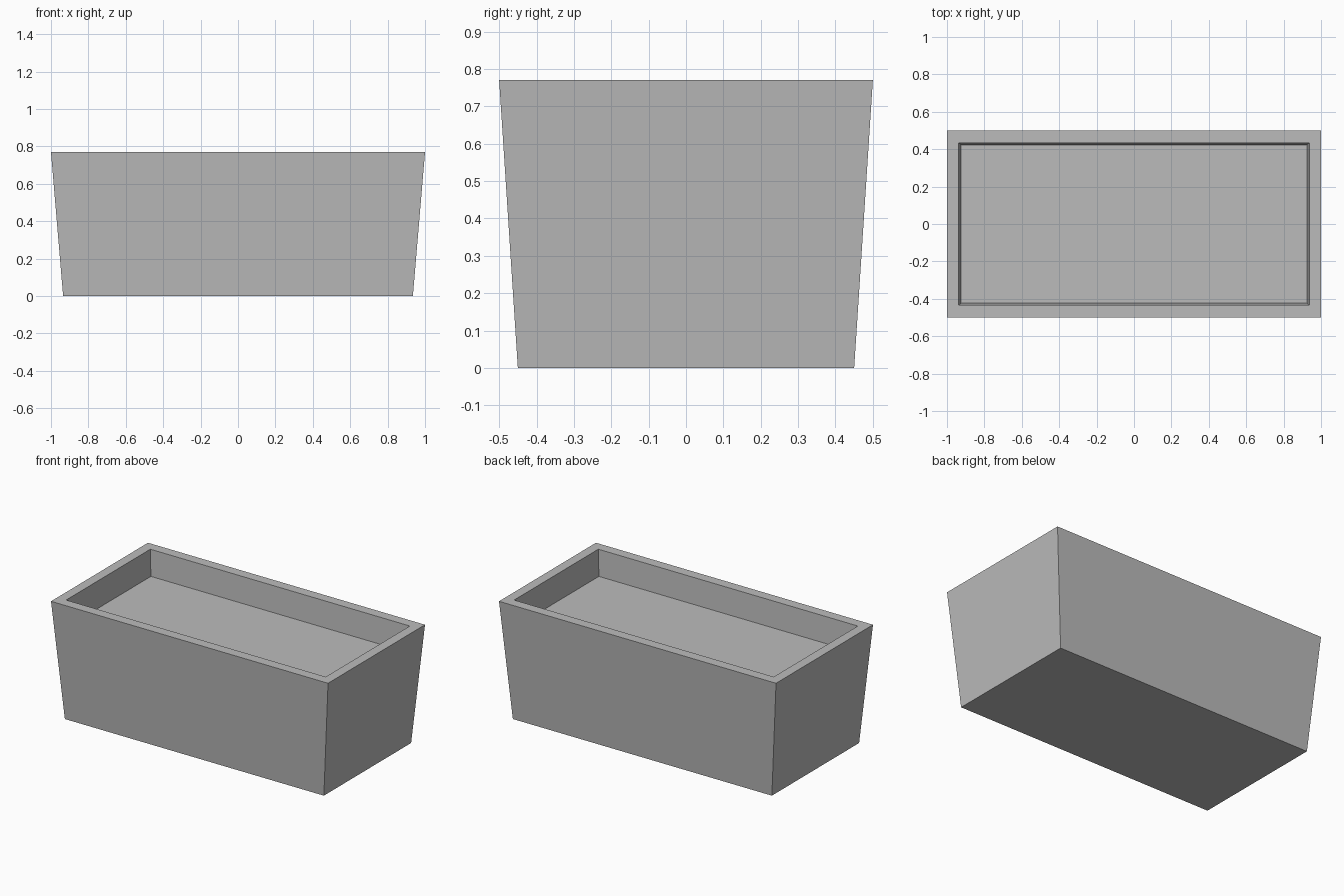
import bpy
import bmesh

default = bpy.data.objects.get("Cube")
if default:
    bpy.data.objects.remove(default, do_unlink=True)

grey = bpy.data.materials.new("plain grey")
grey.use_nodes = True
colour = (0.5, 0.5, 0.5, 1.0)
grey.diffuse_color = colour
grey.node_tree.nodes["Principled BSDF"].inputs["Base Color"].default_value = colour

HEIGHT = 0.77
FLOOR = 0.60


def ring(bm, half_x, half_y, z):
    """Rectangular loop of four vertices."""
    return [bm.verts.new((sx * half_x, sy * half_y, z))
            for sx, sy in ((-1, -1), (1, -1), (1, 1), (-1, 1))]


# Tapered planter: bottom, outer walls, flat rim, inner walls, recessed bed
bm = bmesh.new()
rings = [
    ring(bm, 0.935, 0.45, 0),
    ring(bm, 1.0, 0.5, HEIGHT),
    ring(bm, 0.937, 0.434, HEIGHT),
    ring(bm, 0.925, 0.423, FLOOR),
]
for low, high in zip(rings, rings[1:]):
    for i in range(4):
        j = (i + 1) % 4
        bm.faces.new((low[i], low[j], high[j], high[i]))
bm.faces.new(rings[0][::-1])
bm.faces.new(rings[-1])
bmesh.ops.recalc_face_normals(bm, faces=bm.faces)

mesh = bpy.data.meshes.new("planter_box")
bm.to_mesh(mesh)
bm.free()
mesh.materials.append(grey)
planter = bpy.data.objects.new("planter_box", mesh)
bpy.context.collection.objects.link(planter)
